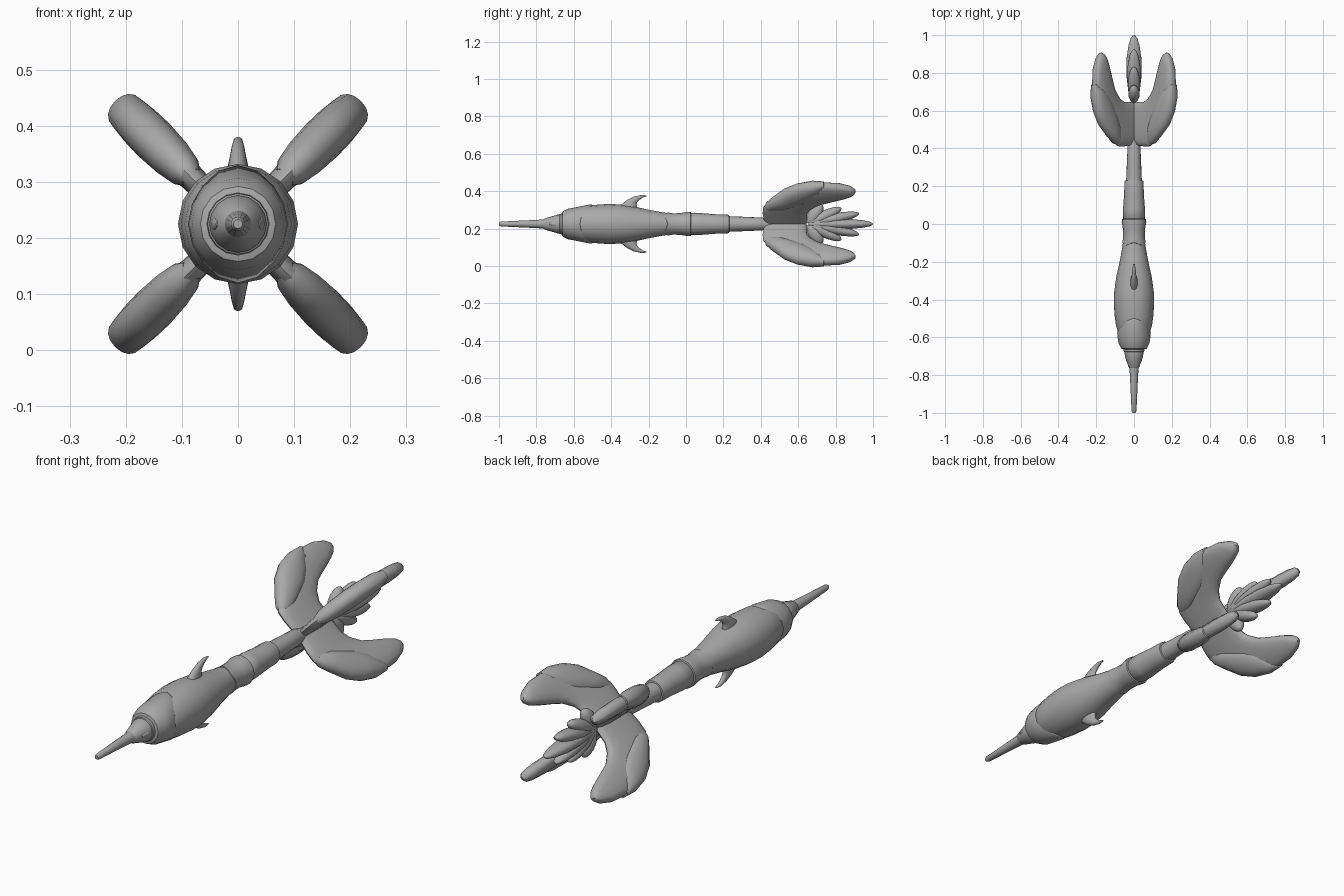
import bpy
import bmesh
import math
from mathutils import Vector

if "Cube" in bpy.data.objects:
    bpy.data.objects.remove(bpy.data.objects["Cube"])

AXIS_Z = 0.225
X, Y, Z = Vector((1, 0, 0)), Vector((0, 1, 0)), Vector((0, 0, 1))

grey = bpy.data.materials.new("plain_grey")
grey.use_nodes = True
colour = (0.4, 0.4, 0.4, 1)
grey.diffuse_color = colour
grey.node_tree.nodes["Principled BSDF"].inputs["Base Color"].default_value = colour


def loft(name, rings, power=1.0, sides=16, wave=None):
    """Skin oval rings given as (centre, half axis, half axis)."""
    bm = bmesh.new()
    loops = []
    for i, (centre, a, b) in enumerate(rings):
        loop = []
        for k in range(sides):
            t = 2 * math.pi * k / sides
            c, s = math.cos(t), math.sin(t)
            p = centre + a * math.copysign(abs(c) ** power, c)
            p += b * math.copysign(abs(s) ** power, s)
            if wave:
                p += wave(i, t)
            loop.append(bm.verts.new(p))
        loops.append(loop)
    for one, two in zip(loops, loops[1:]):
        for k in range(sides):
            n = (k + 1) % sides
            bm.faces.new((one[k], one[n], two[n], two[k]))
    bm.faces.new(loops[0])
    bm.faces.new(loops[-1])
    bmesh.ops.recalc_face_normals(bm, faces=bm.faces)
    mesh = bpy.data.meshes.new(name)
    bm.to_mesh(mesh)
    bm.free()
    obj = bpy.data.objects.new(name, mesh)
    obj.location.z = AXIS_Z
    mesh.materials.append(grey)
    bpy.context.collection.objects.link(obj)
    bpy.ops.object.select_all(action="DESELECT")
    obj.select_set(True)
    bpy.context.view_layer.objects.active = obj
    bpy.ops.object.shade_smooth_by_angle(angle=math.radians(45))
    return obj


def lathe(name, profile, wave=None):
    """Round part along y from (y, radius) pairs."""
    return loft(name, [(Y * y, X * r, Z * r) for y, r in profile], wave=wave)


def blade(name, sections, out, power=0.75):
    """Flat part: each section is front (u, y), back (u, y), half thickness."""
    side = out.cross(Y)
    rings = []
    for u0, y0, u1, y1, th in sections:
        front, back = out * u0 + Y * y0, out * u1 + Y * y1
        rings.append(((front + back) / 2, (back - front) / 2, side * th))
    return loft(name, rings, power)


# Beak, snout and head
lathe("beak", [(-1, 0.008), (-0.99, 0.013), (-0.88, 0.018), (-0.74, 0.025)])
lathe("snout", [(-0.765, 0.022), (-0.755, 0.03), (-0.71, 0.043), (-0.685, 0.051), (-0.67, 0.05)])
lathe("snout_ring", [(-0.68, 0.046), (-0.675, 0.054), (-0.66, 0.056), (-0.65, 0.05)])
for s, side in ((1, "left"), (-1, "right")):
    loft(side + "_cheek", [(X * s * 0.036 + Y * y, X * r * 0.8, Z * r)
                           for y, r in ((-0.73, 0.004), (-0.705, 0.014), (-0.68, 0.017), (-0.66, 0.01))])


# The rear rim of the head shell sweeps back above and below
def head_wave(i, t):
    if i < 4:
        return Vector()
    k = math.sin(t) ** 2
    return Y * 0.065 * k + Z * math.sin(t) * 0.016 * k


lathe("head", [(-0.665, 0.05), (-0.66, 0.067), (-0.63, 0.082), (-0.6, 0.087),
               (-0.575, 0.089), (-0.565, 0.086), (-0.56, 0.078)], head_wave)

# Body and segmented tail stem
lathe("body", [(-0.59, 0.07), (-0.57, 0.085), (-0.54, 0.095), (-0.49, 0.102), (-0.42, 0.107),
               (-0.36, 0.105), (-0.28, 0.094), (-0.2, 0.076), (-0.13, 0.063), (-0.095, 0.058),
               (-0.09, 0.05)])


def segment_wave(i, t):
    return Y * 0.008 * math.cos(4 * t) if i < 2 else Vector()


lathe("neck_segment", [(-0.11, 0.05), (-0.105, 0.062), (-0.07, 0.057), (-0.03, 0.058),
                       (0.01, 0.065), (0.025, 0.064), (0.03, 0.055)], segment_wave)
lathe("middle_segment", [(0.015, 0.05), (0.025, 0.059), (0.08, 0.058), (0.16, 0.052),
                         (0.22, 0.051), (0.23, 0.048), (0.232, 0.04)])
lathe("tail_stem", [(0.22, 0.042), (0.32, 0.038), (0.41, 0.034), (0.44, 0.026), (0.53, 0.026),
                    (0.56, 0.022), (0.575, 0.012), (0.58, 0.003)])

# Small swept fins above and below the body
SMALL_FIN = [(0.085, -0.37, 0.085, -0.26, 0.02), (0.105, -0.345, 0.105, -0.265, 0.018),
             (0.128, -0.315, 0.118, -0.26, 0.014), (0.146, -0.28, 0.132, -0.245, 0.011),
             (0.155, -0.24, 0.142, -0.23, 0.008), (0.153, -0.212, 0.147, -0.212, 0.004)]
for s, side in ((1, "upper"), (-1, "lower")):
    blade(side + "_fin", SMALL_FIN, Z * s, 1.0)

# Four crescent tail blades with a thicker pad on the outer edge
TAIL = [(0, 0.42, 0, 0.645, 0.02), (0.08, 0.41, 0.075, 0.647, 0.022),
        (0.125, 0.412, 0.115, 0.67, 0.024), (0.19, 0.47, 0.15, 0.715, 0.026),
        (0.25, 0.53, 0.17, 0.77, 0.028), (0.285, 0.6, 0.185, 0.815, 0.03),
        (0.303, 0.72, 0.2, 0.855, 0.03), (0.298, 0.81, 0.215, 0.885, 0.027),
        (0.28, 0.87, 0.23, 0.9, 0.021), (0.26, 0.9, 0.245, 0.907, 0.01)]
PAD = [(0.125, 0.42, 0.11, 0.48, 0.02), (0.15, 0.425, 0.12, 0.52, 0.031),
       (0.195, 0.465, 0.137, 0.56, 0.037), (0.255, 0.523, 0.165, 0.63, 0.04),
       (0.292, 0.59, 0.2, 0.68, 0.039), (0.31, 0.67, 0.25, 0.722, 0.035),
       (0.308, 0.735, 0.29, 0.74, 0.02)]
for sx, side in ((1, "left"), (-1, "right")):
    for sz, level in ((1, "upper"), (-1, "lower")):
        out = Vector((sx, 0, sz)).normalized()
        blade(f"{level}_{side}_tail_blade", TAIL, out)
        blade(f"{level}_{side}_tail_pad", PAD, out, 0.9)


# Ribbed upright fan at the rear, made of overlapping petals
def petal(name, y, z, width, thick):
    root = Y * 0.655
    reach = Vector((0, y, z)) - root
    across = X.cross(reach.normalized())
    shape = ((0, 0.5), (0.15, 0.75), (0.4, 1), (0.65, 0.95), (0.85, 0.7), (0.96, 0.4), (1, 0.1))
    loft(name, [(root + reach * t, across * width * w, X * thick * w) for t, w in shape])


petal("fan_centre", 1.0, 0, 0.028, 0.041)
for s, side in ((1, "upper"), (-1, "lower")):
    petal(side + "_fan_inner", 0.925, s * 0.056, 0.028, 0.036)
    petal(side + "_fan_middle", 0.83, s * 0.085, 0.03, 0.033)
    petal(side + "_fan_outer", 0.725, s * 0.105, 0.036, 0.03)
